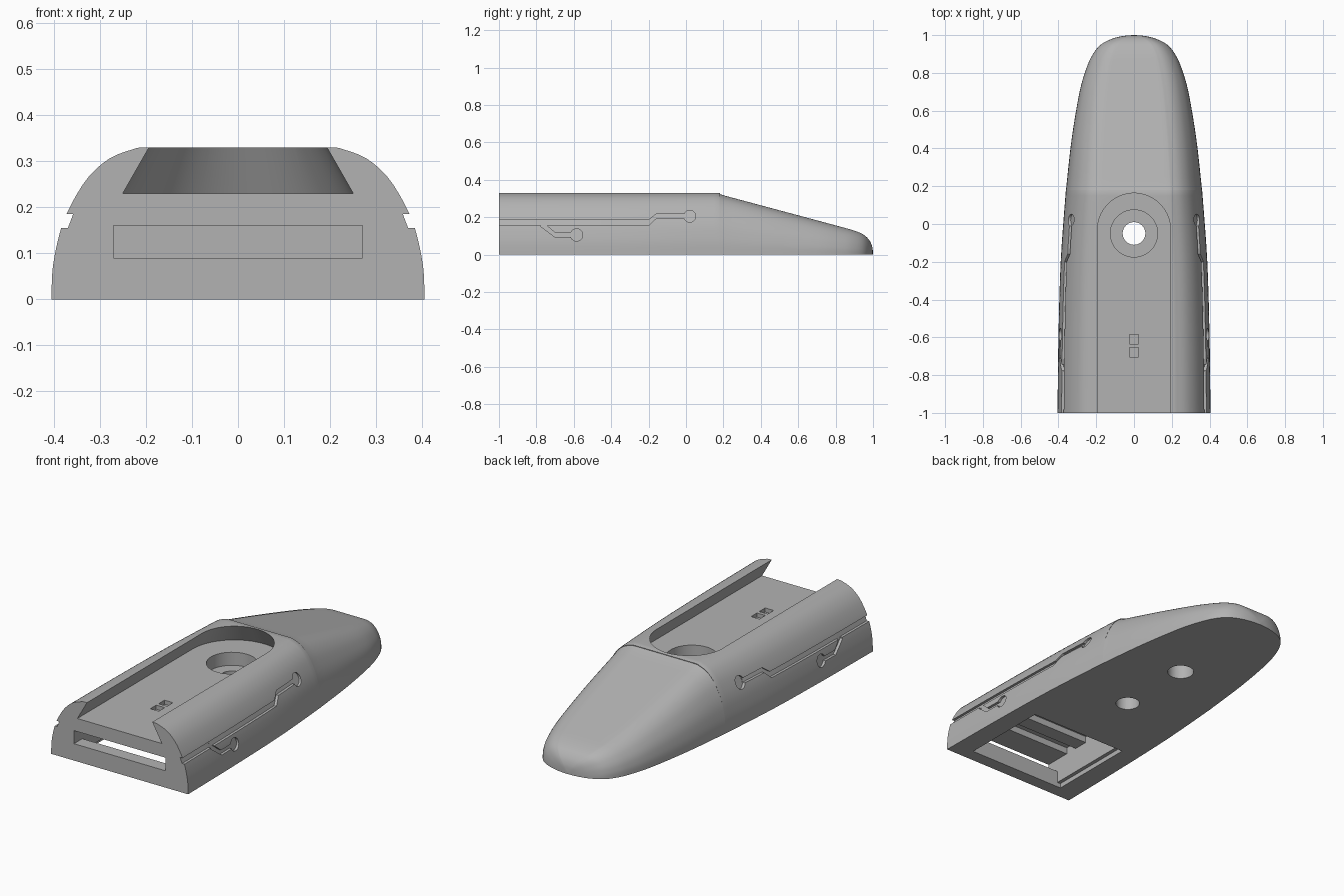
import bpy, bmesh, math
from mathutils import Vector

if "Cube" in bpy.data.objects:
    bpy.data.objects.remove(bpy.data.objects["Cube"], do_unlink=True)

grey = bpy.data.materials.new("plain_grey")
grey.use_nodes = True
COLOUR = (0.45, 0.45, 0.45, 1)
grey.diffuse_color = COLOUR
grey.node_tree.nodes["Principled BSDF"].inputs["Base Color"].default_value = COLOUR

WIDE, TALL = 0.405, 0.33


def smooth(points, steps):
    """Catmull-Rom curve through the points."""
    pts = [Vector(p) for p in points]
    pts = [pts[0] * 2 - pts[1]] + pts + [pts[-1] * 2 - pts[-2]]
    out = []
    for a, b, c, d in zip(pts, pts[1:], pts[2:], pts[3:]):
        for i in range(steps):
            t = i / steps
            out.append(0.5 * (2 * b + (c - a) * t + (2 * a - 5 * b + 4 * c - d) * t ** 2
                              + (3 * b - a - 3 * c + d) * t ** 3))
    return out + [pts[-2]]


def lerp_table(table, v):
    """Linear lookup in sorted (key, value) pairs, clamped at both ends."""
    if v <= table[0][0]:
        return table[0][1]
    for (k0, v0), (k1, v1) in zip(table, table[1:]):
        if v <= k1:
            return v0 + (v1 - v0) * (v - k0) / max(k1 - k0, 1e-9)
    return table[-1][1]


def loft(name, rings):
    """Closed solid from rings with equal point counts."""
    bm = bmesh.new()
    loops = [[bm.verts.new(p) for p in ring] for ring in rings]
    n = len(loops[0])
    for a, b in zip(loops, loops[1:]):
        for i in range(n):
            j = (i + 1) % n
            bm.faces.new((a[i], a[j], b[j], b[i]))
    bm.faces.new(loops[0])
    bm.faces.new(loops[-1])
    bmesh.ops.recalc_face_normals(bm, faces=bm.faces)
    mesh = bpy.data.meshes.new(name)
    bm.to_mesh(mesh)
    bm.free()
    mesh.materials.append(grey)
    obj = bpy.data.objects.new(name, mesh)
    bpy.context.collection.objects.link(obj)
    return obj


# Stations along the length: y, half width, height
stations = smooth([(-1, .405, .33), (-.6, .4, .33), (-.2, .388, .33), (.15, .363, .33),
                   (.2, .358, .317), (.45, .33, .25), (.7, .288, .183), (.83, .25, .148),
                   (.9, .217, .128), (.95, .175, .106), (.98, .118, .077),
                   (.995, .06, .045), (1, .006, .012)], 4)
# Half cross-section from the bottom edge to the top centre
section = smooth([(.405, 0), (.403, .06), (.395, .11), (.382, .16), (.36, .21),
                  (.325, .265), (.28, .305), (.23, .325), (.19, .33), (0, .33)], 3)
half = [(min(p.x, WIDE) / WIDE, min(p.y, TALL) / TALL) for p in section]
outline = half + [(-x, z) for x, z in reversed(half[:-1])]
body = loft("tapered_body", [[(x * s.y, s.x, z * min(s.z, TALL)) for x, z in outline]
                             for s in stations])

width_at = [(s.x, s.y) for s in stations]
side_at = [(z * TALL, x) for x, z in half]


def surface(y, z):
    return lerp_table(width_at, y) * lerp_table(side_at, z)


def cut(cutter):
    cutter.hide_render = True
    bpy.context.view_layer.objects.active = body
    mod = body.modifiers.new("cut", 'BOOLEAN')
    mod.operation = 'DIFFERENCE'
    mod.solver = 'EXACT'
    mod.object = cutter
    bpy.ops.object.modifier_apply(modifier=mod.name)
    bpy.data.objects.remove(cutter, do_unlink=True)


def box(x, y0, y1, z0, z1):
    return loft("box_cutter", [[(-x, y0, z), (x, y0, z), (x, y1, z), (-x, y1, z)]
                               for z in (z0, z1)])


def drill(r, y, z0, z1, n=48):
    turn = [math.tau * i / n for i in range(n)]
    return loft("drill", [[(r * math.cos(a), y + r * math.sin(a), z) for a in turn]
                          for z in (z0, z1)])


# Undercut channel in the top, round at its closed end
def channel_ring(z):
    r = 0.25 - (z - 0.23) * 0.57
    arc = [math.pi * i / 40 for i in range(41)]
    return ([(r * math.cos(a), -0.03 + r * math.sin(a), z) for a in arc]
            + [(-r, -1.1, z), (r, -1.1, z)])


cut(loft("channel_cutter", [channel_ring(0.23), channel_ring(0.37)]))

# Stepped through hole, blind hole below, two contact pits
cut(drill(0.125, -0.05, 0.16, 0.28))
cut(drill(0.06, -0.05, -0.1, 0.2))
cut(drill(0.066, 0.37, -0.1, 0.15))
for y in (-0.61, -0.68):
    cut(box(0.025, y - 0.025, y + 0.025, 0.208, 0.26))

# Underside compartment with a rim, ceiling recesses and the front slot
cut(box(0.27, -0.93, -0.44, -0.1, 0.16))
cut(box(0.29, -0.93, -0.44, -0.1, 0.025))
for y in (-0.82, -0.67):
    cut(box(0.27, y - 0.035, y + 0.035, 0.1, 0.195))
cut(box(0.27, -1.1, -0.9, 0.09, 0.16))

# Trace-like grooves on both sides, following the surface
DEPTH = 0.014


def groove(path, side):
    rings = []
    for y, z, h in path:
        lo, hi = surface(y, z - h) - DEPTH, surface(y, z + h) - DEPTH
        out = surface(y, z) + 0.05
        rings.append([(side * lo, y, z - h), (side * hi, y, z + h),
                      (side * out, y, z + h), (side * out, y, z - h)])
    cut(loft("groove_cutter", rings))


def pad(y, z, r, side):
    turn = [math.tau * i / 24 for i in range(24)]
    ring = [(y + r * math.cos(a), z + r * math.sin(a)) for a in turn]
    x = surface(y, z)
    tilt = (surface(y, z + r) - surface(y, z - r)) / (2 * r)
    cut(loft("pad_cutter", [[(side * (x + d + tilt * (v - z)), u, v) for u, v in ring]
                            for d in (-DEPTH, 0.05)]))


main_run = [(-1.05 + 0.17 * i, 0.17, 0.015) for i in range(6)]
main_run += [(-0.16, 0.205, 0.012), (0.0, 0.205, 0.012)]
branch = [(-0.775, 0.165, 0.016), (-0.7, 0.105, 0.012), (-0.6, 0.105, 0.012)]
for side in (1, -1):
    groove(main_run, side)
    groove(branch, side)
    pad(0.02, 0.205, 0.032, side)
    pad(-0.585, 0.105, 0.033, side)

# Smooth shell with crisp cut edges
bpy.ops.object.select_all(action='DESELECT')
body.select_set(True)
bpy.context.view_layer.objects.active = body
bpy.ops.object.shade_smooth_by_angle(angle=math.radians(30))
